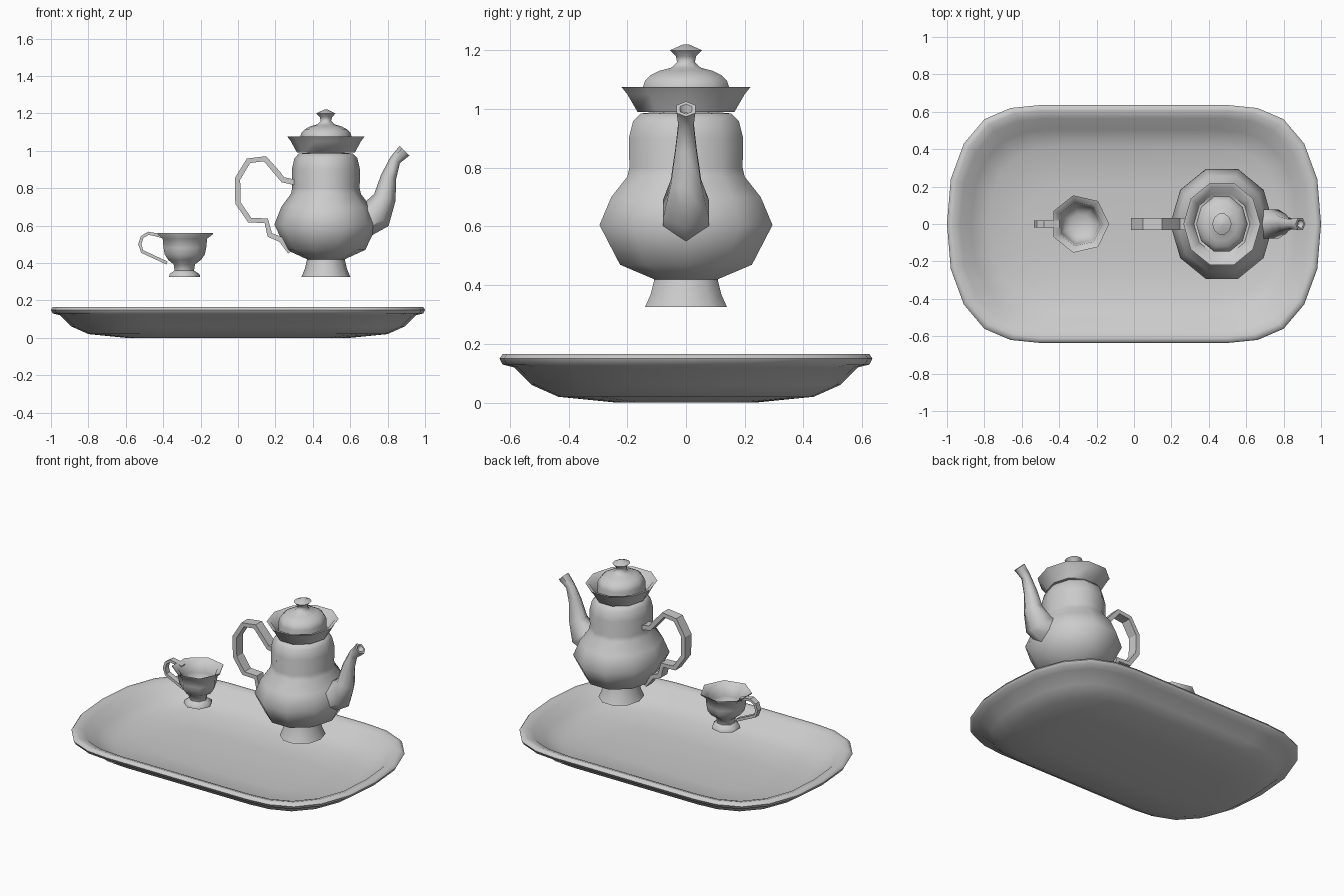
import bpy, bmesh
from math import sin, cos, pi, tau, radians
from mathutils import Vector

cube = bpy.data.objects.get("Cube")
if cube:
    bpy.data.objects.remove(cube, do_unlink=True)

grey = bpy.data.materials.new("plain grey")
grey.use_nodes = True
grey.diffuse_color = (.6, .6, .6, 1)
grey.node_tree.nodes["Principled BSDF"].inputs["Base Color"].default_value = grey.diffuse_color


def loft(name, rings, angle=60):
    """Skin a list of equal-sized point rings and cap both ends."""
    bm = bmesh.new()
    loops = [[bm.verts.new(point) for point in ring] for ring in rings]
    for lower, upper in zip(loops, loops[1:]):
        for i in range(len(lower)):
            bm.faces.new((lower[i - 1], lower[i], upper[i], upper[i - 1]))
    bm.faces.new(loops[0])
    bm.faces.new(loops[-1])
    bmesh.ops.recalc_face_normals(bm, faces=bm.faces)
    mesh = bpy.data.meshes.new(name)
    bm.to_mesh(mesh)
    bm.free()
    mesh.materials.append(grey)
    obj = bpy.data.objects.new(name, mesh)
    bpy.context.collection.objects.link(obj)
    bpy.ops.object.select_all(action='DESELECT')
    obj.select_set(True)
    bpy.context.view_layer.objects.active = obj
    bpy.ops.object.shade_smooth_by_angle(angle=radians(angle))


def arc(center_x, center_z, radius_x, radius_z, start, end, steps):
    """Points along an elliptical arc between two angles in degrees."""
    angles = [radians(start + (end - start) * i / steps) for i in range(steps + 1)]
    return [(center_x + radius_x * cos(a), center_z + radius_z * sin(a)) for a in angles]


def lathe(name, profile, sides, center_x, depth_x=1, depth_y=1):
    """Turn a (radius, height) profile around a vertical axis."""
    angles = [tau * i / sides for i in range(sides)]
    loft(name, [[(center_x + radius * depth_x * cos(a), radius * depth_y * sin(a), z)
                 for a in angles] for radius, z in profile])


def sweep(path, radii, sides, turn=0, widen=1):
    """Carry a polygon section along an (x, z) path, square to its direction."""
    points = [Vector((x, 0, z)) for x, z in path]
    across = Vector((0, 1, 0))
    rings = []
    for i, (point, radius) in enumerate(zip(points, radii)):
        ahead = points[min(i + 1, len(points) - 1)] - points[max(i - 1, 0)]
        normal = ahead.cross(across).normalized()
        angles = [turn + tau * k / sides for k in range(sides)]
        rings.append([point + radius * (normal * cos(a) + across * widen * sin(a))
                      for a in angles])
    return rings


def strip_handle(name, path, radius):
    """A flat strip with a rectangular section, twice as wide as thick."""
    loft(name, sweep(path, [radius] * len(path), sides=4, turn=pi / 4, widen=2.2), angle=30)


# Tray: a quarter outline is mirrored, then each step moves it inwards
TRAY_DEPTH = .635
quarter = [(1, 0), (.98, .24), (.91, .43), (.8, .56), (.66, .62), (.51, TRAY_DEPTH)]
half = quarter + [(-x, y) for x, y in reversed(quarter)]
outline = half + [(x, -y) for x, y in reversed(half[1:-1])]
underside = [(.4, 0), (.2, .02), (.11, .06), (.05, .12)]
rim = [(.01, .13), (0, .15), (.01, .165), (.03, .165)]
floor = [(inset + .02, z + .03) for inset, z in reversed(underside)]
loft("tray", [[(x * (1 - inset), y * (1 - inset / TRAY_DEPTH), z) for x, y in outline]
              for inset, z in underside + rim + floor])

# Pot: ten-sided, slightly deeper than wide
pot_section = dict(sides=10, center_x=.47, depth_x=.935, depth_y=1.05)
foot = [(.14, .325), (.12, .37), (.108, .42)]
belly = [(.225, .47), (.295, .605), (.255, .7), (.2, .77)]
shoulder = [(.193, .8), (.195, .9), (.18, .96), (.155, .985), (.1, .99)]
lathe("pot_body", foot + belly + shoulder, **pot_section)
lathe("pot_collar", [(.1, .99), (.165, .99), (.2, 1.05), (.22, 1.075),
                     (.195, 1.07), (.16, 1.01)], **pot_section)
dome = arc(0, 1.075, .147, .07, start=0, end=70, steps=4)
knob = [(.03, 1.16), (.035, 1.18), (.055, 1.2), (.01, 1.22)]
lathe("pot_lid", [(.147, 1)] + dome + knob, **pot_section)

# Spout: six-sided, with a hollow mouth at the tip
spout_path = [(.66, .62), (.74, .66), (.785, .75), (.805, .86), (.84, .95), (.89, 1)]
spout = sweep(spout_path, [.09, .09, .06, .042, .03, .037], sides=6)
tip = sum(spout[-1], Vector()) / 6
throat = tip.lerp(sum(spout[-2], Vector()) / 6, .6)
spout.append([point.lerp(tip, .35) for point in spout[-1]])
spout.append([point.lerp(throat, .6) for point in spout[-1]])
loft("pot_spout", spout)

# Pot handle: a tall loop with a curled foot at each end
strip_handle("pot_handle",
             [(.31, .83), (.24, .845)]
             + arc(.11, .79, .12, .175, start=30, end=290, steps=6)
             + [(.17, .55), (.23, .525), (.28, .46)], .021)

# Cup: seven-sided, with a hollow bowl and flared lip
base = [(.087, .325), (.085, .34), (.055, .36)]
bowl = arc(0, .48, .12, .1, start=-60, end=0, steps=3)
lip = [(.125, .53), (.157, .555), (.157, .56), (.12, .54)]
hollow = arc(0, .48, .11, .08, start=0, end=-60, steps=3)
lathe("cup", base + bowl + lip + hollow, sides=7, center_x=-.29)
strip_handle("cup_handle",
             [(-.4, .54)] + arc(-.47, .5, .055, .06, start=60, end=220, steps=4)
             + [(-.38, .4)], .012)
